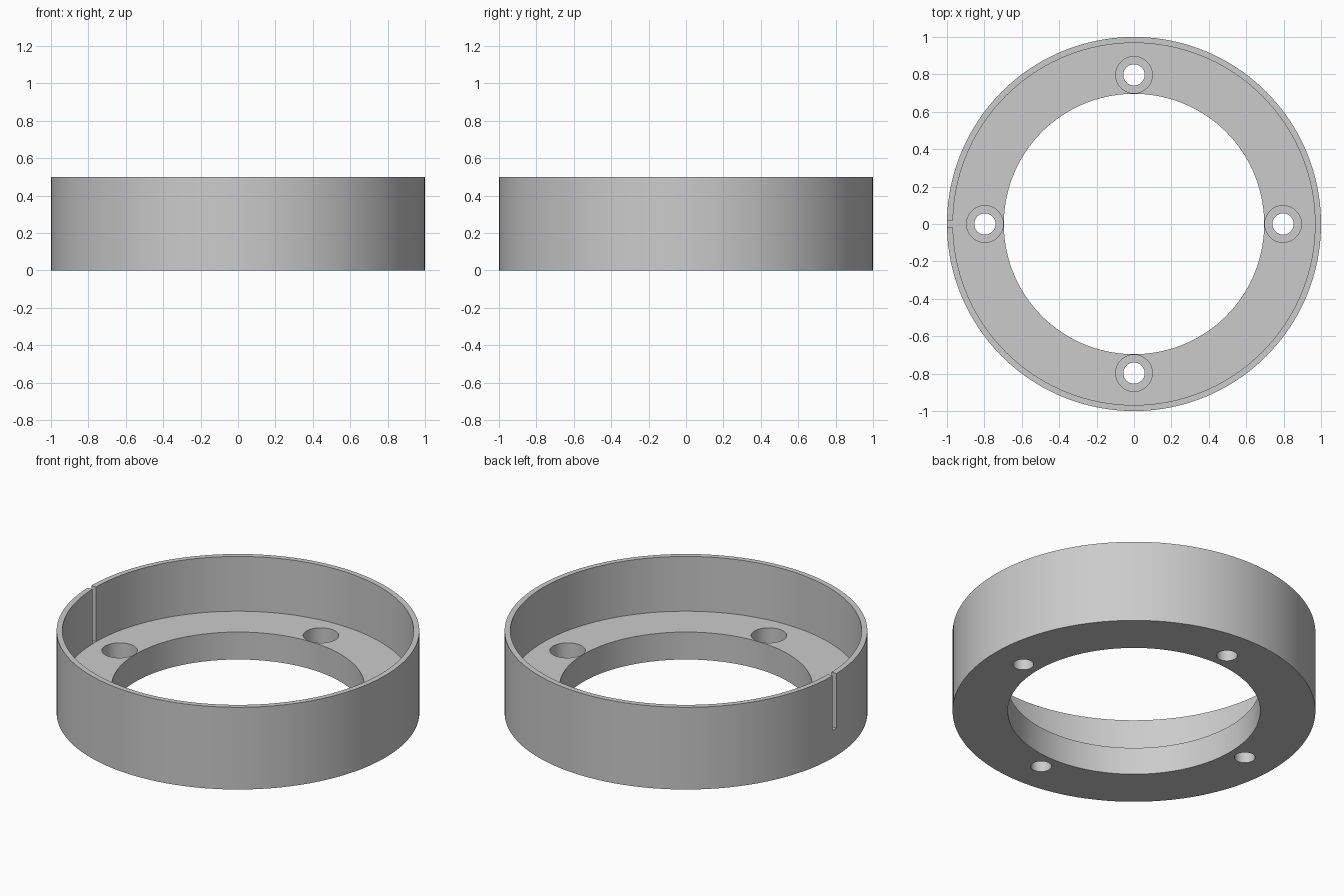
import bpy, bmesh, math
from mathutils import Matrix

cube = bpy.data.objects.get("Cube")
if cube:
    bpy.data.objects.remove(cube, do_unlink=True)

HEIGHT, FLOOR = 0.5, 0.167
OUTER, WALL, BORE = 1.0, 0.968, 0.696
BOLT_CIRCLE, BOLT_R, SINK_R, SINK_Z = 0.797, 0.057, 0.098, 0.067
SLOT_WIDTH = 0.035
SEGMENTS = 160

grey = bpy.data.materials.new("light grey")
grey.use_nodes = True
colour = (0.6, 0.6, 0.6, 1)
grey.diffuse_color = colour
grey.node_tree.nodes["Principled BSDF"].inputs["Base Color"].default_value = colour


def make_object(name, bm):
    bmesh.ops.recalc_face_normals(bm, faces=bm.faces)
    mesh = bpy.data.meshes.new(name)
    bm.to_mesh(mesh)
    bm.free()
    mesh.materials.append(grey)
    obj = bpy.data.objects.new(name, mesh)
    bpy.context.collection.objects.link(obj)
    return obj


def lathe(name, profile):
    """Revolve a closed (radius, height) outline around z."""
    bm = bmesh.new()
    rings = []
    for i in range(SEGMENTS):
        a = math.tau * i / SEGMENTS
        rings.append([bm.verts.new((r * math.cos(a), r * math.sin(a), z)) for r, z in profile])
    n = len(profile)
    for i, ring in enumerate(rings):
        after = rings[(i + 1) % SEGMENTS]
        for j in range(n):
            k = (j + 1) % n
            bm.faces.new((ring[j], after[j], after[k], ring[k]))
    return make_object(name, bm)


def cylinder_cutter(name, radius, x, y, low, high):
    bm = bmesh.new()
    bmesh.ops.create_cone(bm, cap_ends=True, segments=48, radius1=radius, radius2=radius,
                          depth=high - low,
                          matrix=Matrix.Translation((x, y, (low + high) / 2)))
    return make_object(name, bm)


def cut(obj, cutter):
    mod = obj.modifiers.new("cut", "BOOLEAN")
    mod.operation = "DIFFERENCE"
    mod.solver = "EXACT"
    mod.object = cutter
    bpy.ops.object.modifier_apply(modifier=mod.name)
    bpy.data.objects.remove(cutter, do_unlink=True)


# Ring housing: flat flange with a thin upright wall
housing = lathe("ring_housing", [(BORE, 0), (OUTER, 0), (OUTER, HEIGHT),
                                 (WALL, HEIGHT), (WALL, FLOOR), (BORE, FLOOR)])
bpy.ops.object.select_all(action="DESELECT")
housing.select_set(True)
bpy.context.view_layer.objects.active = housing

# Four counterbored screw holes
for i in range(4):
    a = math.pi / 2 * i
    x, y = BOLT_CIRCLE * math.cos(a), BOLT_CIRCLE * math.sin(a)
    cut(housing, cylinder_cutter("counterbore_cutter", SINK_R, x, y, SINK_Z, HEIGHT))
    cut(housing, cylinder_cutter("screw_hole_cutter", BOLT_R, x, y, -0.1, HEIGHT))

# Narrow slot through the wall on one side, down to the flange
bm = bmesh.new()
low, high = FLOOR + 0.001, HEIGHT + 0.1
bmesh.ops.create_cube(bm, size=1, matrix=Matrix.Translation((-OUTER, 0, (low + high) / 2))
                      @ Matrix.Diagonal((0.1, SLOT_WIDTH, high - low, 1)))
cut(housing, make_object("slot_cutter", bm))

bpy.ops.object.shade_smooth_by_angle(angle=math.radians(30))
